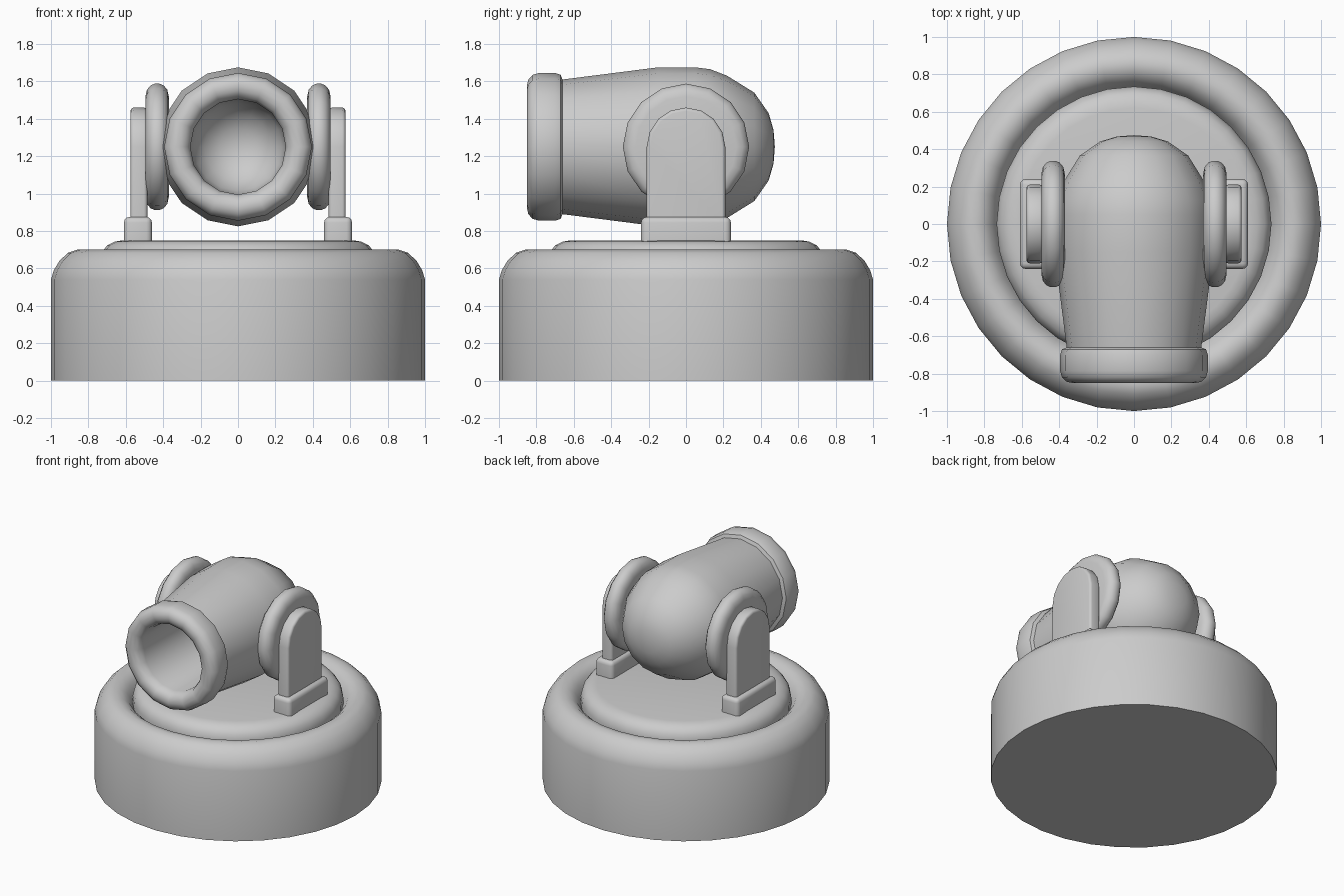
import bpy, bmesh, math

if "Cube" in bpy.data.objects:
    bpy.data.objects.remove(bpy.data.objects["Cube"])

AXIS_Z = 1.25


def finish(bm, name, angle=45):
    bmesh.ops.remove_doubles(bm, verts=bm.verts, dist=1e-5)
    bmesh.ops.recalc_face_normals(bm, faces=bm.faces)
    mesh = bpy.data.meshes.new(name)
    bm.to_mesh(mesh)
    bm.free()
    ob = bpy.data.objects.new(name, mesh)
    bpy.context.collection.objects.link(ob)
    bpy.ops.object.select_all(action='DESELECT')
    ob.select_set(True)
    bpy.context.view_layer.objects.active = ob
    bpy.ops.object.shade_smooth_by_angle(angle=math.radians(angle))
    return ob


def lathe(name, profile, sides, place):
    """Revolve (radius, height) points; place(u, v, height) gives the axis."""
    bm = bmesh.new()
    rings = []
    for r, h in profile:
        if r == 0:
            rings.append([bm.verts.new(place(0, 0, h))] * sides)
        else:
            rings.append([bm.verts.new(place(r * math.cos(2 * math.pi * i / sides),
                                             r * math.sin(2 * math.pi * i / sides), h))
                          for i in range(sides)])
    for a, b in zip(rings, rings[1:]):
        for i in range(sides):
            j = (i + 1) % sides
            bm.faces.new(dict.fromkeys([a[i], a[j], b[j], b[i]]))
    return finish(bm, name)


def prism(name, outline, x0, x1, bevel):
    """Extrude a (y, z) outline along x and round its edges."""
    bm = bmesh.new()
    face = bm.faces.new([bm.verts.new((x0, y, z)) for y, z in outline])
    ext = bmesh.ops.extrude_face_region(bm, geom=[face])
    new = [v for v in ext['geom'] if isinstance(v, bmesh.types.BMVert)]
    bmesh.ops.translate(bm, verts=new, vec=(x1 - x0, 0, 0))
    bmesh.ops.recalc_face_normals(bm, faces=bm.faces)
    zmin = min(z for _, z in outline)
    edges = [e for e in bm.edges if e.calc_face_angle(0) > 0.7
             and not all(v.co.z < zmin + 1e-4 for v in e.verts)]
    bmesh.ops.bevel(bm, geom=edges, offset=bevel, segments=3, profile=0.5,
                    affect='EDGES', clamp_overlap=True)
    return finish(bm, name)


# round base with bulging rim, groove and raised turntable
lathe("base", [(0, 0), (1, 0), (1, 0.54), (0.985, 0.59), (0.955, 0.64), (0.91, 0.683),
               (0.86, 0.70), (0.81, 0.69), (0.77, 0.66), (0.745, 0.62), (0.735, 0.60),
               (0.735, 0.65), (0.725, 0.69), (0.70, 0.723), (0.66, 0.743), (0.62, 0.75),
               (0, 0.75)], 32, lambda u, v, h: (u, v, h))

# barrel with rounded breech and a hollow, domed bore
lathe("barrel", [(0, 0.475), (0.09, 0.468), (0.18, 0.442), (0.29, 0.365), (0.38, 0.22),
                 (0.415, 0.13), (0.425, 0.05), (0.425, -0.15), (0.36, -0.66),
                 (0.385, -0.67), (0.395, -0.70), (0.395, -0.785), (0.385, -0.82),
                 (0.36, -0.843), (0.33, -0.85), (0.30, -0.845), (0.27, -0.825),
                 (0.255, -0.78), (0.255, -0.25), (0.235, -0.15), (0.18, -0.07),
                 (0.1, -0.015), (0, 0)],
      16, lambda u, v, h: (u, h, AXIS_Z + v))

# mirrored side supports
arch = [(-0.21, 0.85), (0.21, 0.85)] + [
    (0.21 * math.cos(math.pi * i / 8), AXIS_Z + 0.21 * math.sin(math.pi * i / 8))
    for i in range(9)]
foot = [(-0.24, 0.74), (0.24, 0.74), (0.24, 0.875), (-0.24, 0.875)]
for side, s in (("left", -1), ("right", 1)):
    lathe("pivot_disc_" + side,
          [(0, 0.37), (0.27, 0.37), (0.305, 0.378), (0.328, 0.397), (0.338, 0.42),
           (0.338, 0.445), (0.328, 0.468), (0.305, 0.487), (0.27, 0.495), (0, 0.495)],
          16, lambda u, v, h, s=s: (s * h, u, AXIS_Z + v))
    prism("upright_" + side, arch, s * 0.485, s * 0.575, 0.018)
    prism("foot_" + side, foot, s * 0.46, s * 0.61, 0.03)
